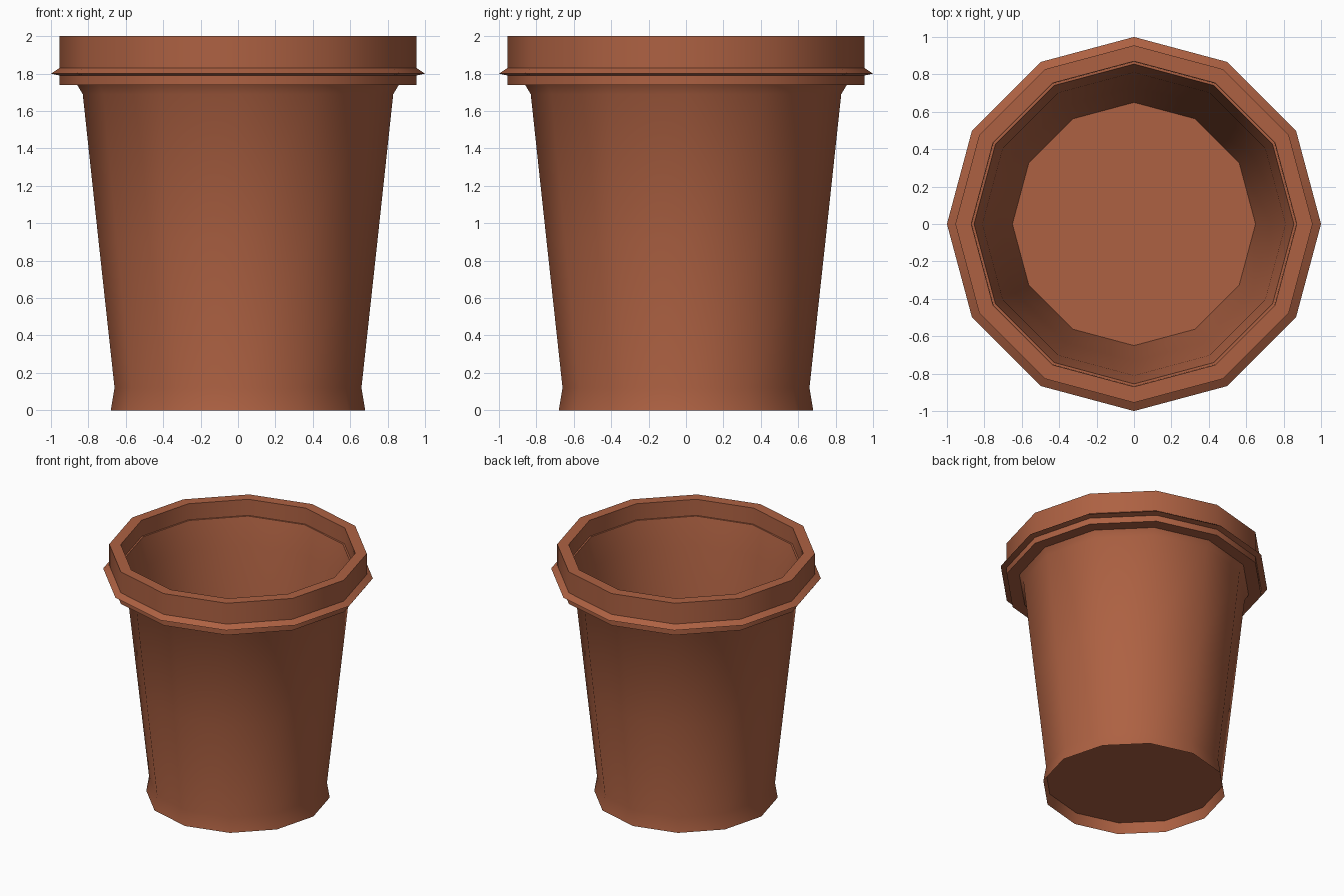
import bpy, bmesh, math

if "Cube" in bpy.data.objects:
    bpy.data.objects.remove(bpy.data.objects["Cube"])

SIDES = 12

clay = bpy.data.materials.new("terracotta")
clay.diffuse_color = (0.42, 0.12, 0.055, 1)
clay.use_nodes = True
clay.node_tree.nodes["Principled BSDF"].inputs["Base Color"].default_value = clay.diffuse_color

# Pot cross-section (radius, height), from underside centre round to inner floor centre
profile = [
    (0, 0.085), (0.662, 0.085),                        # recessed underside
    (0.68, 0), (0.66, 0.12),                           # flared foot
    (0.745, 0.9), (0.83, 1.69), (0.86, 1.74),          # tapered wall
    (0.955, 1.74), (0.955, 1.79),                      # lower lip
    (1.0, 1.80), (0.955, 1.83),                        # thin ridge
    (0.955, 2.0), (0.87, 2.0), (0.868, 1.87),          # upper rim
    (0.855, 1.87), (0.81, 1.65), (0.733, 0.9),         # inner wall
    (0.65, 0.13), (0, 0.13),                           # inner floor
]


def lathe(name, points, material):
    bm = bmesh.new()
    verts = [bm.verts.new((r, 0, z)) for r, z in points]
    edges = [bm.edges.new(pair) for pair in zip(verts, verts[1:])]
    bmesh.ops.spin(bm, geom=verts + edges, cent=(0, 0, 0), axis=(0, 0, 1),
                   angle=math.tau, steps=SIDES, use_merge=False)
    bmesh.ops.remove_doubles(bm, verts=bm.verts[:], dist=0.0005)
    bmesh.ops.recalc_face_normals(bm, faces=bm.faces[:])
    mesh = bpy.data.meshes.new(name)
    bm.to_mesh(mesh)
    bm.free()
    mesh.materials.append(material)
    obj = bpy.data.objects.new(name, mesh)
    bpy.context.collection.objects.link(obj)
    return obj


pot = lathe("flower_pot", profile, clay)
bpy.context.view_layer.objects.active = pot
pot.select_set(True)
bpy.ops.object.shade_smooth_by_angle(angle=math.radians(40))
